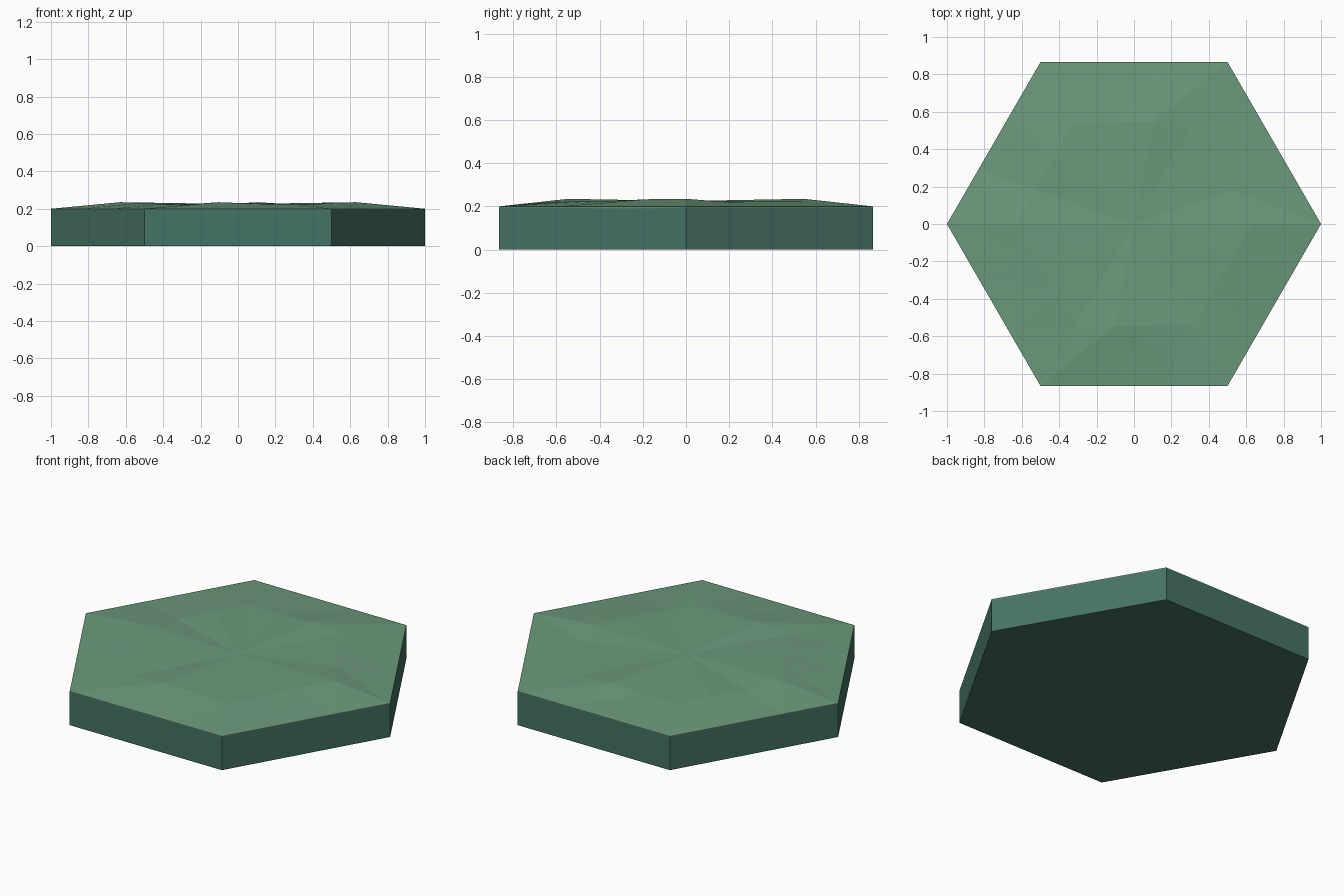
import bpy, bmesh
from math import cos, sin, pi
from mathutils import Vector

if "Cube" in bpy.data.objects:
    bpy.data.objects.remove(bpy.data.objects["Cube"])


def hex_ring(radius, z=0.0, per_side=1):
    corners = [Vector((radius * cos(i * pi / 3), radius * sin(i * pi / 3), z)) for i in range(6)]
    return [corners[i].lerp(corners[(i + 1) % 6], j / per_side)
            for i in range(6) for j in range(per_side)]


def bridge(bm, a, b):
    n = len(a)
    for i in range(n):
        j = (i + 1) % n
        # split diagonally so bumpy quads stay flat-faceted
        bm.faces.new((a[i], a[j], b[j]))
        bm.faces.new((a[i], b[j], b[i]))


def finish(bm, name, color):
    bmesh.ops.recalc_face_normals(bm, faces=bm.faces)
    mesh = bpy.data.meshes.new(name)
    bm.to_mesh(mesh)
    bm.free()
    mat = bpy.data.materials.new(name + "_color")
    mat.diffuse_color = color
    mat.use_nodes = True
    mat.node_tree.nodes["Principled BSDF"].inputs["Base Color"].default_value = mat.diffuse_color
    mesh.materials.append(mat)
    obj = bpy.data.objects.new(name, mesh)
    bpy.context.collection.objects.link(obj)


# Base: hexagonal prism
bm = bmesh.new()
low = [bm.verts.new(p) for p in hex_ring(1.0, 0.0)]
high = [bm.verts.new(p) for p in hex_ring(1.0, 0.195)]
bm.faces.new(low)
bm.faces.new(high)
for i in range(6):
    j = (i + 1) % 6
    bm.faces.new((low[i], low[j], high[j], high[i]))
finish(bm, "tile_base", (0.06, 0.17, 0.13, 1))

# Ground: thin rim rising to a faceted ring of bumps around the centre
bumps = [0.035, 0.021, 0.022, 0.022, 0.035, 0.022,
         0.021, 0.028, 0.020, 0.035, 0.030, 0.026,
         0.020, 0.035, 0.027, 0.022, 0.024, 0.033]
bm = bmesh.new()
under = [bm.verts.new(p) for p in hex_ring(1.0, 0.19, 3)]
rim = [bm.verts.new(p) for p in hex_ring(1.0, 0.2, 3)]
inner = [bm.verts.new(p + Vector((0, 0, h)))
         for p, h in zip(hex_ring(0.63, 0.2, 3), bumps)]
centre = bm.verts.new((0, 0, 0.225))
bridge(bm, under, rim)
bridge(bm, rim, inner)
for i in range(18):
    bm.faces.new((inner[i], inner[(i + 1) % 18], centre))
finish(bm, "ground_surface", (0.15, 0.32, 0.20, 1))
